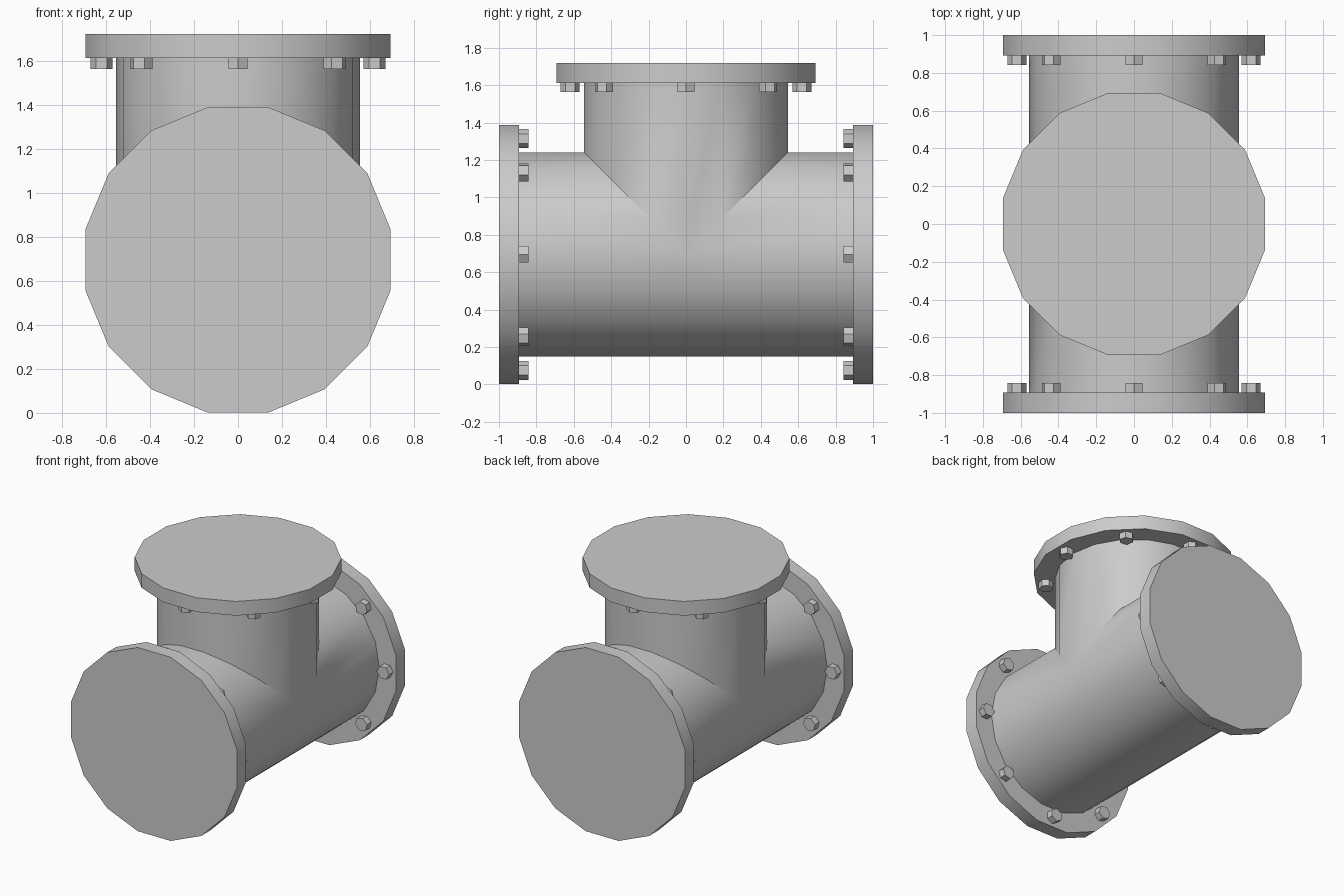
import bpy
import bmesh
from math import cos, sin, pi, radians
from mathutils import Matrix

cube = bpy.data.objects.get("Cube")
if cube:
    bpy.data.objects.remove(cube, do_unlink=True)

AXIS_Z = 0.695
PIPE_R, PIPE_SIDES = 0.555, 18
FLANGE_R, FLANGE_SIDES, FLANGE_T = 0.707, 16, 0.107
BOLT_R, BOLT_CIRCLE, BOLT_H, BOLTS = 0.051, 0.62, 0.05, 8

grey = bpy.data.materials.new("grey_metal")
grey.use_nodes = True
grey.diffuse_color = (0.6, 0.6, 0.6, 1)
grey.node_tree.nodes["Principled BSDF"].inputs["Base Color"].default_value = (0.6, 0.6, 0.6, 1)


def finish(name, bm):
    """Turn a bmesh into a shaded grey object."""
    bmesh.ops.recalc_face_normals(bm, faces=bm.faces)
    mesh = bpy.data.meshes.new(name)
    bm.to_mesh(mesh)
    bm.free()
    mesh.materials.append(grey)
    obj = bpy.data.objects.new(name, mesh)
    bpy.context.collection.objects.link(obj)
    bpy.ops.object.select_all(action="DESELECT")
    obj.select_set(True)
    bpy.context.view_layer.objects.active = obj
    bpy.ops.object.shade_smooth_by_angle(angle=radians(30))
    return obj


def prism(bm, sides, radius, height, matrix):
    bmesh.ops.create_cone(bm, cap_ends=True, segments=sides, radius1=radius,
                          radius2=radius, depth=height, matrix=matrix)


def tube(bm, near, far):
    """Bridge two open rings given as point functions of the angle."""
    angles = [2 * pi * i / PIPE_SIDES for i in range(PIPE_SIDES)]
    a = [bm.verts.new(near(t)) for t in angles]
    b = [bm.verts.new(far(t)) for t in angles]
    for i in range(PIPE_SIDES):
        j = (i + 1) % PIPE_SIDES
        bm.faces.new((a[i], a[j], b[j], b[i]))


# Tee pipe: three arms mitred where they meet
bm = bmesh.new()
for side in (-1, 1):
    tube(bm,
         lambda t: (PIPE_R * cos(t), side * max(0, PIPE_R * sin(t)), AXIS_Z + PIPE_R * sin(t)),
         lambda t: (PIPE_R * cos(t), side * 0.9, AXIS_Z + PIPE_R * sin(t)))
tube(bm,
     lambda t: (PIPE_R * cos(t), PIPE_R * sin(t), AXIS_Z + abs(PIPE_R * sin(t))),
     lambda t: (PIPE_R * cos(t), PIPE_R * sin(t), 1.62))
bmesh.ops.remove_doubles(bm, verts=bm.verts, dist=0.0005)
finish("tee_pipe", bm)

# Blind flanges with a ring of hex bolts on the inner face
arms = {"front": (90, 1.0), "back": (-90, 1.0), "top": (0, 1.72 - AXIS_Z)}
for name, (tilt, reach) in arms.items():
    frame = Matrix.Translation((0, 0, AXIS_Z)) @ Matrix.Rotation(radians(tilt), 4, "X")

    bm = bmesh.new()
    prism(bm, FLANGE_SIDES, FLANGE_R, FLANGE_T,
          frame @ Matrix.Translation((0, 0, reach - FLANGE_T / 2))
          @ Matrix.Rotation(pi / FLANGE_SIDES, 4, "Z"))
    finish(name + "_flange", bm)

    bm = bmesh.new()
    for i in range(BOLTS):
        prism(bm, 6, BOLT_R, BOLT_H,
              frame @ Matrix.Rotation(2 * pi * i / BOLTS, 4, "Z")
              @ Matrix.Translation((0, BOLT_CIRCLE, reach - FLANGE_T - BOLT_H / 2)))
    finish(name + "_bolts", bm)
